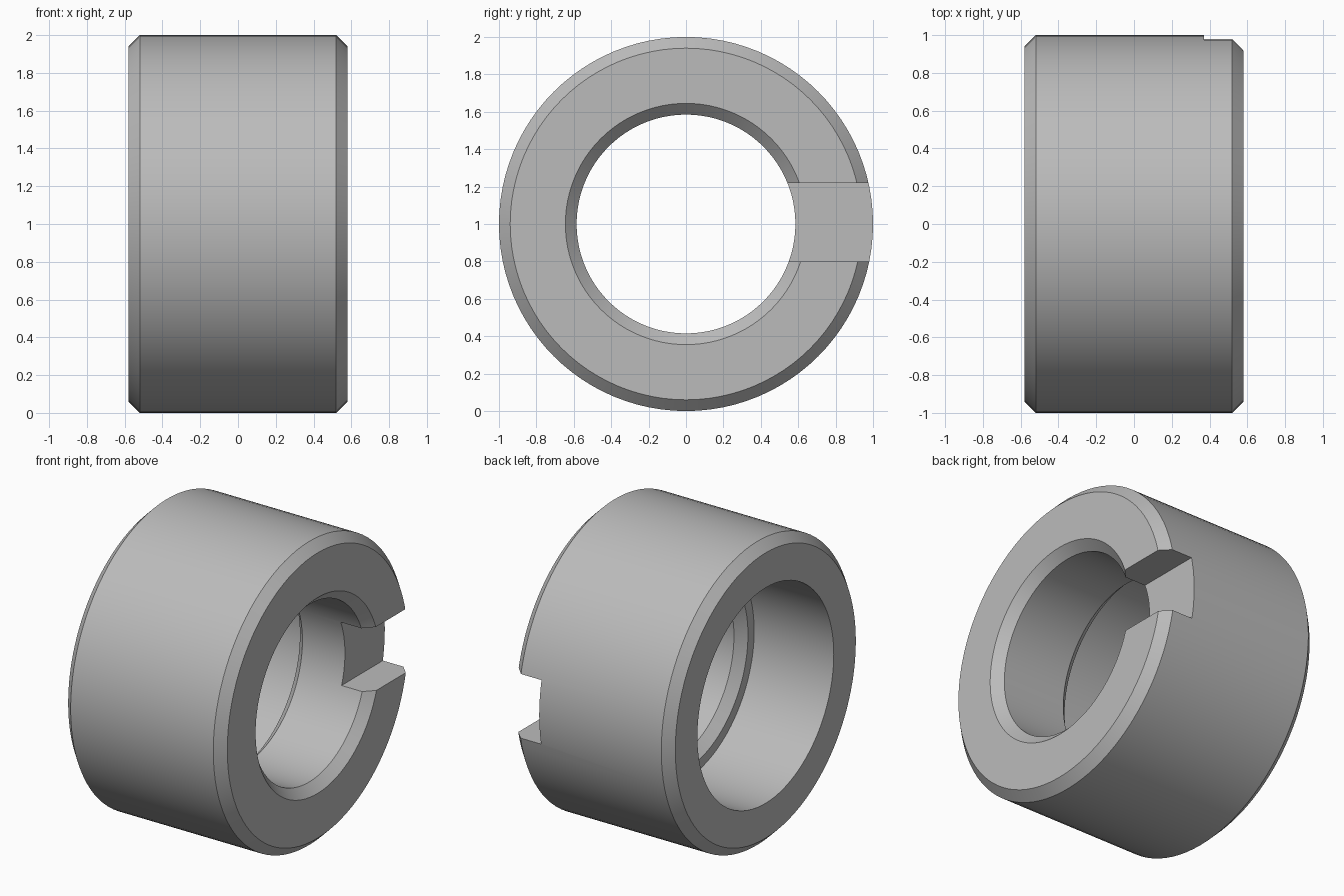
import bpy, bmesh, math
from mathutils import Vector

default = bpy.data.objects.get("Cube")
if default:
    bpy.data.objects.remove(default, do_unlink=True)

SEGMENTS = 96
HALF = 0.58        # half length along x
CHAMFER = 0.06
BORE = 0.585
COUNTERBORE = 0.71
STEP = 0.0         # x of the counterbore shoulder

steel = bpy.data.materials.new("steel_grey")
steel.use_nodes = True
grey = (0.5, 0.5, 0.5, 1)
steel.diffuse_color = grey
steel.node_tree.nodes["Principled BSDF"].inputs["Base Color"].default_value = grey


def add_object(name, bm):
    bmesh.ops.recalc_face_normals(bm, faces=bm.faces)
    mesh = bpy.data.meshes.new(name)
    bm.to_mesh(mesh)
    bm.free()
    mesh.materials.append(steel)
    obj = bpy.data.objects.new(name, mesh)
    bpy.context.collection.objects.link(obj)
    return obj


# Ring: closed (x, radius) section turned around the x axis
section = [
    (-HALF, COUNTERBORE), (-HALF, 1 - CHAMFER), (-HALF + CHAMFER, 1),
    (HALF - CHAMFER, 1), (HALF, 1 - CHAMFER), (HALF, BORE + CHAMFER),
    (HALF - CHAMFER, BORE), (STEP + CHAMFER, BORE),
    (STEP, BORE + CHAMFER), (STEP, COUNTERBORE),
]
bm = bmesh.new()
loops = []
for i in range(SEGMENTS):
    a = 2 * math.pi * i / SEGMENTS
    loops.append([bm.verts.new((x, r * math.cos(a), 1 + r * math.sin(a)))
                  for x, r in section])
for i, ring in enumerate(loops):
    following = loops[(i + 1) % SEGMENTS]
    for j in range(len(section)):
        k = (j + 1) % len(section)
        bm.faces.new((ring[j], ring[k], following[k], following[j]))
collar = add_object("collar_ring", bm)

# Cutter for the drive slot in the back of the right-hand end
low, high = Vector((0.37, 0.2, 0.80)), Vector((0.8, 1.2, 1.22))
bm = bmesh.new()
bmesh.ops.create_cube(bm, size=1)
for v in bm.verts:
    v.co = (low + high) / 2 + v.co * (high - low)
cutter = add_object("slot_cutter", bm)
cutter.hide_render = True

slot = collar.modifiers.new("drive_slot", 'BOOLEAN')
slot.operation = 'DIFFERENCE'
slot.solver = 'EXACT'
slot.object = cutter

bpy.ops.object.select_all(action='DESELECT')
collar.select_set(True)
bpy.context.view_layer.objects.active = collar
bpy.ops.object.modifier_apply(modifier=slot.name)
bpy.data.objects.remove(cutter, do_unlink=True)

# Smooth round walls, crisp chamfers
bpy.ops.object.shade_smooth_by_angle(angle=math.radians(30))
